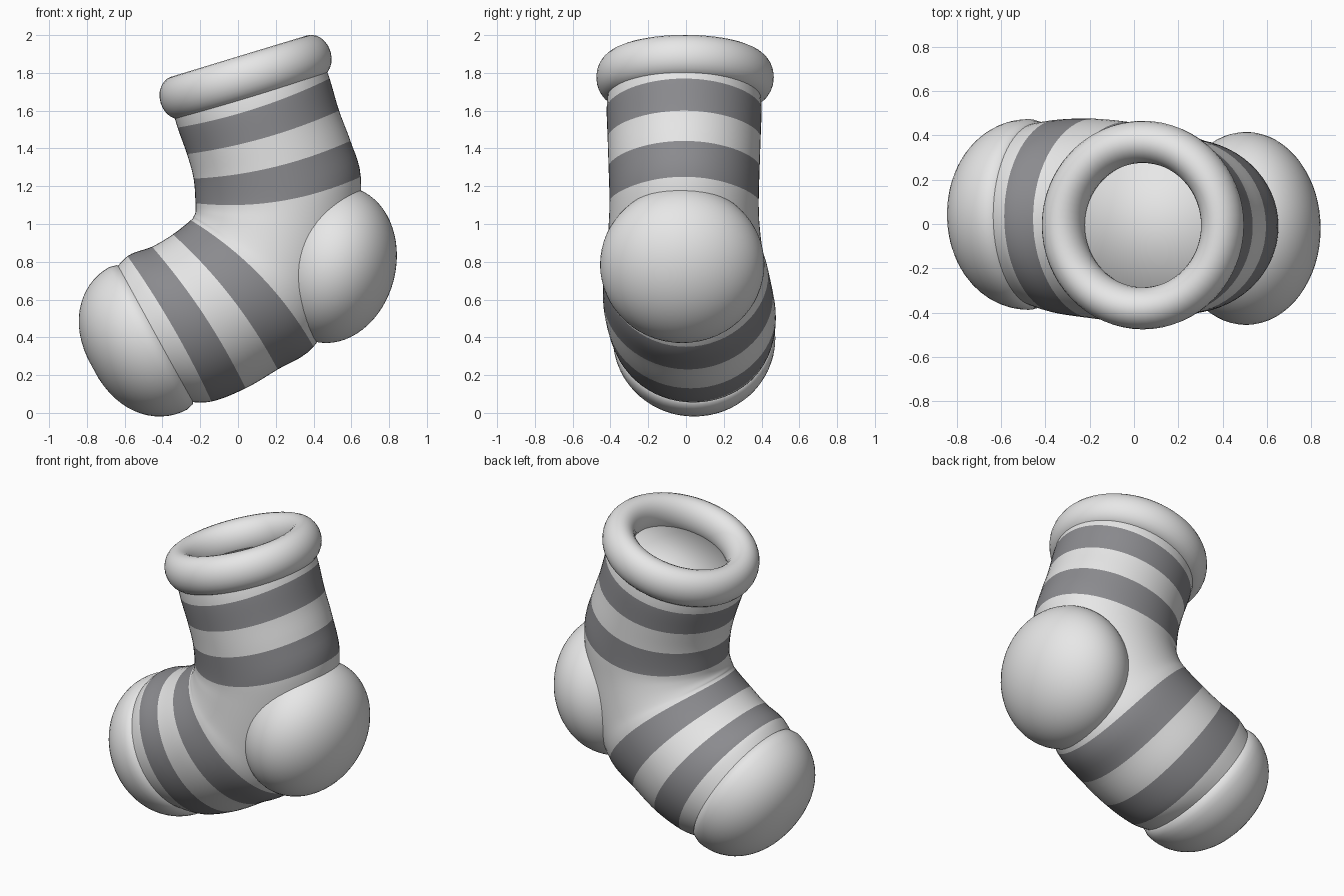
import bpy, bmesh, math
from mathutils import Vector, Matrix

cube = bpy.data.objects.get("Cube")
if cube:
    bpy.data.objects.remove(cube)


def material(name, rgb):
    m = bpy.data.materials.new(name)
    m.use_nodes = True
    m.diffuse_color = (*rgb, 1)
    m.node_tree.nodes["Principled BSDF"].inputs["Base Color"].default_value = (*rgb, 1)
    return m


LIGHT = material("light grey knit", (0.8, 0.8, 0.8))
DARK = material("dark grey stripe", (0.26, 0.26, 0.275))
SIDES = 64


def finish(bm, name, mats=(LIGHT,)):
    bmesh.ops.recalc_face_normals(bm, faces=bm.faces)
    mesh = bpy.data.meshes.new(name)
    bm.to_mesh(mesh)
    bm.free()
    ob = bpy.data.objects.new(name, mesh)
    bpy.context.collection.objects.link(ob)
    for m in mats:
        mesh.materials.append(m)
    for p in mesh.polygons:
        p.use_smooth = True
    return ob


def ring(bm, a, b, half_width, y, sag):
    """Oval loop whose long axis runs from a to b in the side plane."""
    mid, half = (a + b) / 2, (b - a) / 2
    axis = Vector((half.y, -half.x)).normalized()
    loop = []
    for i in range(SIDES):
        t = math.tau * i / SIDES
        p = mid + half * math.cos(t) + axis * sag * math.sin(t) ** 2
        loop.append(bm.verts.new((p.x, y + half_width * math.sin(t), p.y)))
    return loop


def bridge(bm, lower, upper, mat=0):
    for i in range(SIDES):
        j = (i + 1) % SIDES
        f = bm.faces.new((lower[i], lower[j], upper[j], upper[i]))
        f.material_index = mat


def spline(p, q, r, s, t):
    return q + (r - p) * t / 2 + (p - q * 2.5 + r * 2 - s / 2) * t * t \
        + ((q - r) * 1.5 + (s - p) / 2) * t ** 3


# Sock body: inner x, z, outer x, z, half width, y centre, sag, stripe below
sections = [
    (-.35, 1.62, .45, 1.86, .40, -.01, .02, 0),
    (-.32, 1.51, .485, 1.77, .41, -.01, .03, 1),
    (-.27, 1.37, .535, 1.60, .405, -.01, .03, 0),
    (-.235, 1.24, .595, 1.44, .40, -.01, .04, 1),
    (-.225, 1.11, .65, 1.25, .395, -.01, .06, 0),
    (-.225, 1.065, .63, .95, .40, -.01, .02, 0),
    (-.235, 1.04, .55, .62, .415, -.005, 0, 0),
    (-.25, 1.02, .40, .35, .435, 0, -.06, 1),
    (-.345, .945, .21, .23, .45, .01, -.04, 0),
    (-.455, .88, .04, .13, .45, .025, -.03, 1),
    (-.585, .83, -.14, .06, .435, .035, -.02, 0),
    (-.68, .72, -.28, .06, .40, .045, 0, 0),
]
STEPS = 5
bm = bmesh.new()
vecs = [Vector(s[:7]) for s in sections]
last = len(vecs) - 1
previous = first = None
for k in range(last):
    nearby = [vecs[min(max(k + d, 0), last)] for d in (-1, 0, 1, 2)]
    for step in range(STEPS + (k == last - 1)):
        v = spline(*nearby, step / STEPS)
        loop = ring(bm, Vector(v[0:2]), Vector(v[2:4]), *v[4:7])
        if previous:
            stripe = sections[k if step else k - 1][7]
            bridge(bm, previous, loop, stripe)
        first = first or loop
        previous = loop
bm.faces.new(first)
bm.faces.new(previous)
finish(bm, "sock_body", (LIGHT, DARK))

# Toe cap: domed end with a rolled lip
bm = bmesh.new()
centre, along = Vector((-.475, .395)), Vector((.48, -.877))
outward = Vector((-.877, -.48))
profile = [(-.05, .86), (-.055, .93), (-.04, .975)]
for n in range(15):
    u = math.pi / 2 * n / 15
    profile.append((.335 * math.sin(u), math.cos(u) ** .87))
previous = None
for depth, size in profile:
    c = centre + outward * depth
    reach = along * .43 * size
    loop = ring(bm, c - reach, c + reach, .43 * size, .043, 0)
    if previous:
        bridge(bm, previous, loop)
    previous = loop
bm.faces.new(previous)
finish(bm, "toe_cap")

# Heel patch: tilted ball bulging out of the ankle
bm = bmesh.new()
bmesh.ops.create_uvsphere(
    bm, u_segments=64, v_segments=32, radius=1,
    matrix=Matrix.Translation((.505, -.02, .785)) @ Matrix.Rotation(.25, 4, 'Y')
    @ Matrix.Diagonal((.33, .435, .42, 1)))
finish(bm, "heel_patch")

# Cuff: thick rolled ring, tilted with the leg opening
tilt = Matrix.Translation((.04, -.005, 1.777)) @ Matrix.Rotation(-.295, 4, 'Y')
bm = bmesh.new()
loops = []
for n in range(24):
    u = math.tau * n / 24
    r = .375 + .095 * math.cos(u)
    loops.append([bm.verts.new(tilt @ Vector((
        r * math.cos(math.tau * i / SIDES), r * math.sin(math.tau * i / SIDES),
        .117 * math.sin(u)))) for i in range(SIDES)])
for n in range(24):
    bridge(bm, loops[n - 1], loops[n])
finish(bm, "cuff")

# Flat floor inside the opening
bm = bmesh.new()
bmesh.ops.create_circle(bm, cap_ends=True, segments=SIDES, radius=.35,
                        matrix=tilt @ Matrix.Translation((0, 0, -.06)))
finish(bm, "opening_floor")
